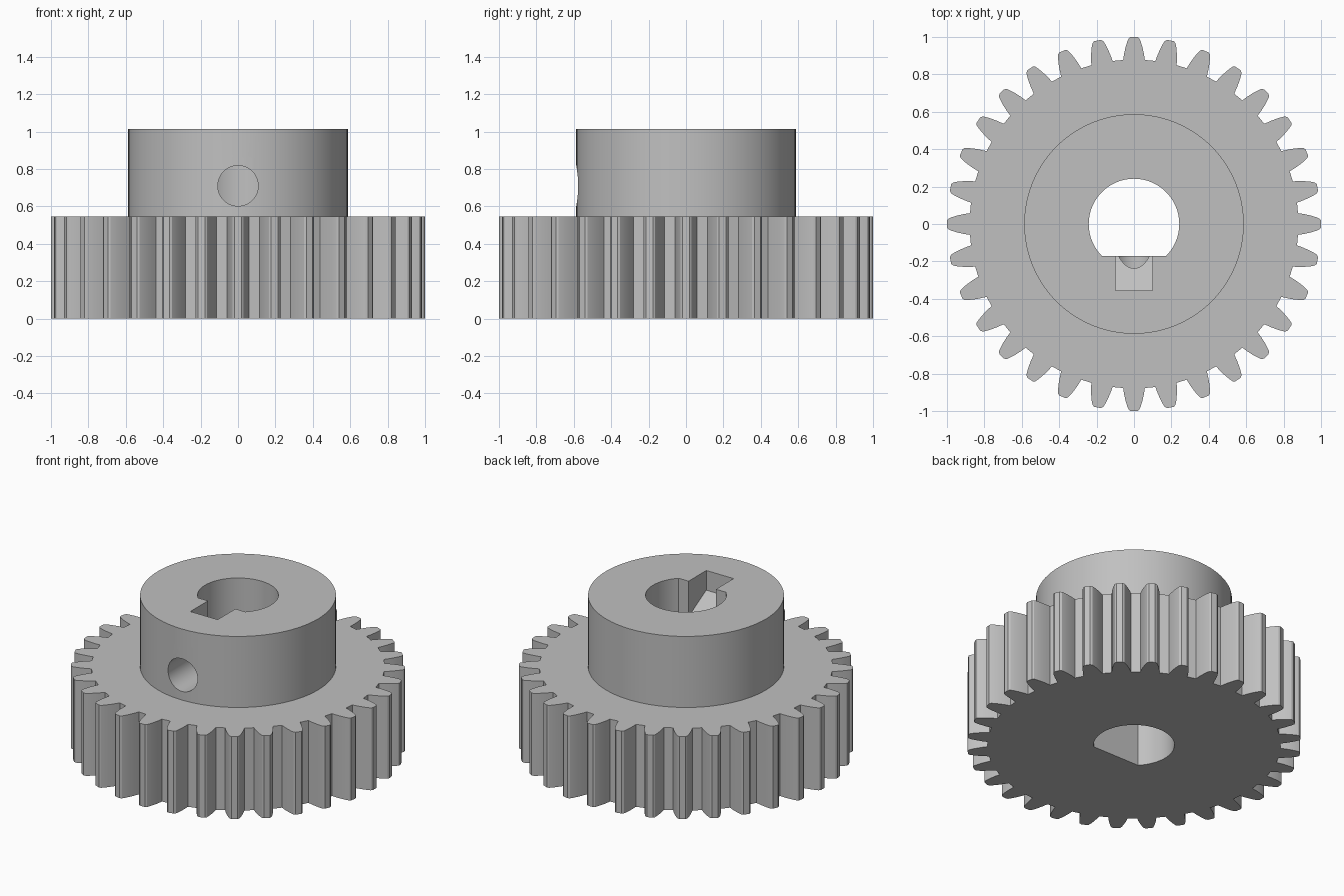
import bpy
import bmesh
from math import sin, cos, pi, radians
from mathutils import Matrix

cube = bpy.data.objects.get("Cube")
if cube:
    bpy.data.objects.remove(cube)

grey = bpy.data.materials.new("plain grey")
grey.use_nodes = True
grey.diffuse_color = (0.53, 0.53, 0.53, 1)
grey.node_tree.nodes["Principled BSDF"].inputs["Base Color"].default_value = (0.53, 0.53, 0.53, 1)

TEETH = 32
GEAR_TOP, HUB_TOP = 0.545, 1.015
HUB_R, BORE_R, FLAT_Y = 0.587, 0.242, -0.17
SCREW_Z, SCREW_R = 0.71, 0.108


def prism(name, points, depth, matrix=Matrix()):
    """Extrude a flat outline along its local z, then place it."""
    bm = bmesh.new()
    face = bm.faces.new([bm.verts.new((x, y, 0)) for x, y in points])
    out = bmesh.ops.extrude_face_region(bm, geom=[face])
    moved = [v for v in out["geom"] if isinstance(v, bmesh.types.BMVert)]
    bmesh.ops.translate(bm, verts=moved, vec=(0, 0, depth))
    bmesh.ops.transform(bm, matrix=matrix, verts=bm.verts)
    bmesh.ops.recalc_face_normals(bm, faces=bm.faces)
    mesh = bpy.data.meshes.new(name)
    bm.to_mesh(mesh)
    bm.free()
    mesh.materials.append(grey)
    obj = bpy.data.objects.new(name, mesh)
    bpy.context.collection.objects.link(obj)
    return obj


def circle(radius, count):
    return [(radius * cos(2 * pi * i / count), radius * sin(2 * pi * i / count))
            for i in range(count)]


def combine(target, tool, operation):
    """Apply a boolean and discard the tool."""
    tool.hide_render = True
    mod = target.modifiers.new(tool.name, "BOOLEAN")
    mod.operation, mod.solver, mod.object = operation, "EXACT", tool
    bpy.context.view_layer.objects.active = target
    bpy.ops.object.modifier_apply(modifier=mod.name)
    bpy.data.objects.remove(tool)


# Toothed wheel: one tooth flank (radius, half width), mirrored and repeated
flank = [(0.877, 0.058), (0.91, 0.053), (0.945, 0.045), (0.975, 0.036), (0.992, 0.029), (1.0, 0.018)]
tooth = [(r, -w) for r, w in flank] + [(r, w) for r, w in reversed(flank)]
outline = []
for i in range(TEETH):
    a = 2 * pi * i / TEETH
    outline += [(r * cos(a) - w * sin(a), r * sin(a) + w * cos(a)) for r, w in tooth]
gear = prism("spur_gear", outline, GEAR_TOP)

# Hub on top of the wheel
hub = prism("hub", circle(HUB_R, 96), HUB_TOP - 0.3, Matrix.Translation((0, 0, 0.3)))
combine(gear, hub, "UNION")

# D-shaped shaft bore
bore = [(x, max(y, FLAT_Y)) for x, y in circle(BORE_R, 96)]
half = (BORE_R ** 2 - FLAT_Y ** 2) ** 0.5
bore = [p for p in bore if p[1] > FLAT_Y]
split = next(i for i, p in enumerate(bore) if p[0] < 0 and p[1] < 0 and
             bore[(i + 1) % len(bore)][0] > 0)
bore[split + 1:split + 1] = [(-half, FLAT_Y), (half, FLAT_Y)]
combine(gear, prism("shaft_bore", bore, 2, Matrix.Translation((0, 0, -0.5))), "DIFFERENCE")

# Set screw hole from the front face of the hub into the bore
along_y = Matrix.Translation((0, -0.05, SCREW_Z)) @ Matrix.Rotation(radians(90), 4, "X")
combine(gear, prism("screw_hole", circle(SCREW_R, 48), 0.8, along_y), "DIFFERENCE")

# Nut slot with a sloping floor, open to the top and the bore
side = [(-0.355, 1.2), (-0.355, 0.885), (-0.1, 0.74), (-0.1, 1.2)]
across_x = Matrix(((0, 0, 1, -0.1), (1, 0, 0, 0), (0, 1, 0, 0), (0, 0, 0, 1)))
combine(gear, prism("nut_slot", side, 0.2, across_x), "DIFFERENCE")

bpy.ops.object.select_all(action="DESELECT")
gear.select_set(True)
bpy.context.view_layer.objects.active = gear
bpy.ops.object.shade_smooth_by_angle(angle=radians(25))
